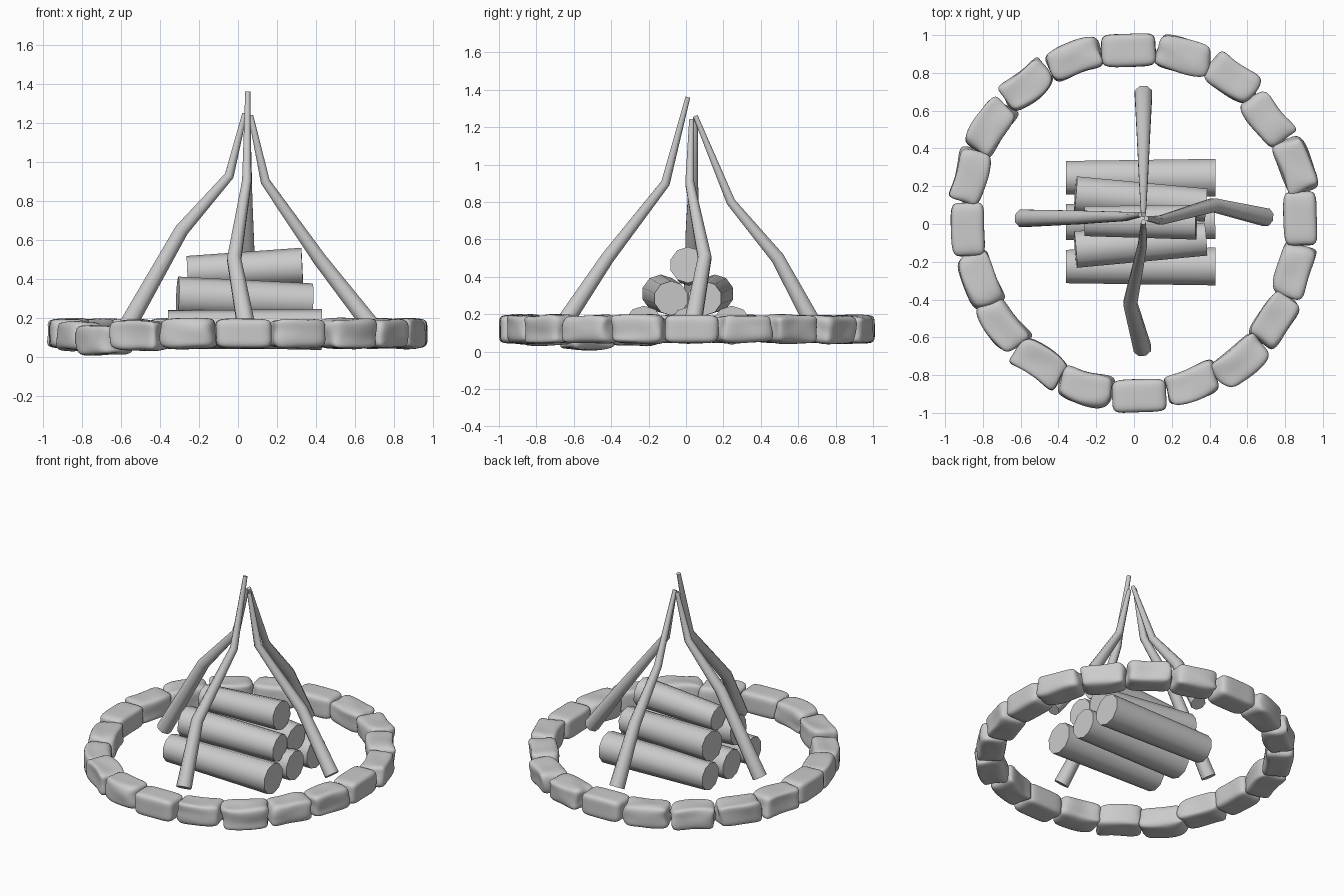
import bpy, bmesh, math, random
from mathutils import Vector, Matrix

if "Cube" in bpy.data.objects:
    bpy.data.objects.remove(bpy.data.objects["Cube"])
random.seed(4)

grey = bpy.data.materials.new("plain grey")
grey.use_nodes = True
colour = (0.6, 0.6, 0.6, 1)
grey.diffuse_color = colour
grey.node_tree.nodes["Principled BSDF"].inputs["Base Color"].default_value = colour


def finish(bm, name, angle):
    bmesh.ops.recalc_face_normals(bm, faces=bm.faces)
    mesh = bpy.data.meshes.new(name)
    bm.to_mesh(mesh)
    bm.free()
    mesh.materials.append(grey)
    ob = bpy.data.objects.new(name, mesh)
    bpy.context.collection.objects.link(ob)
    bpy.ops.object.select_all(action="DESELECT")
    ob.select_set(True)
    bpy.context.view_layer.objects.active = ob
    bpy.ops.object.shade_smooth_by_angle(angle=math.radians(angle))
    return ob


def tapered_tube(name, points, radii, sides, angle):
    """Closed tube through the points, with one radius per point."""
    bm = bmesh.new()
    pts = [Vector(p) for p in points]
    side = Vector((0, 1, 0)) if abs((pts[-1] - pts[0]).y) < 0.4 else Vector((1, 0, 0))
    rings = []
    for i, (p, r) in enumerate(zip(pts, radii)):
        along = (pts[min(i + 1, len(pts) - 1)] - pts[max(i - 1, 0)]).normalized()
        v = along.cross(side).normalized()
        u = v.cross(along)
        turns = [2 * math.pi * (k + 0.5) / sides for k in range(sides)]
        rings.append([bm.verts.new(p + r * (u * math.cos(t) + v * math.sin(t))) for t in turns])
    for a, b in zip(rings, rings[1:]):
        for k in range(sides):
            n = (k + 1) % sides
            bm.faces.new((a[k], a[n], b[n], b[k]))
    bm.faces.new(rings[0])
    bm.faces.new(rings[-1])
    return finish(bm, name, angle)


# Stacked logs, lying along x
def log(name, left, right, radii):
    tapered_tube(name, (left, right), radii, 10, 40)


for label, s in (("back", 1), ("front", -1)):
    log("bottom_log_" + label, (-0.36, 0.01 + s * 0.235, 0.145), (0.43, 0.01 + s * 0.235, 0.14), (0.093, 0.105))
    log("middle_log_" + label, (-0.31, 0.01 + s * 0.145, 0.31), (0.38, 0.01 + s * 0.09, 0.285), (0.102, 0.092))
log("bottom_log_centre", (-0.36, 0.01, 0.14), (0.43, 0.015, 0.14), (0.1, 0.1))
log("top_log", (-0.26, 0.015, 0.435), (0.33, 0.01, 0.463), (0.083, 0.097))

# Four bent poles leaning together
poles = {
    "left_pole": [(0.7, 0.035, 0.14), (0.42, 0.1, 0.5), (0.14, 0.02, 0.9), (0.065, 0.03, 1.24)],
    "right_pole": [(-0.59, 0.03, 0.12), (-0.29, 0.035, 0.65), (-0.045, 0.04, 0.93), (0.035, 0.05, 1.25)],
    "front_pole": [(0.045, -0.66, 0.14), (-0.02, -0.42, 0.5), (0.045, -0.11, 0.9), (0.05, 0.01, 1.36)],
    "back_pole": [(0.05, 0.69, 0.13), (0.05, 0.49, 0.5), (0.05, 0.24, 0.8), (0.05, 0.05, 1.26)],
}
for name, path in poles.items():
    tapered_tube(name, path, (0.05, 0.039, 0.026, 0.014), 8, 50)


# Ring of worn stones, each a softened and slightly dented block
def stone(name, centre, yaw, size, wear):
    bm = bmesh.new()
    bmesh.ops.create_cube(bm, size=1)
    bmesh.ops.subdivide_edges(bm, edges=bm.edges[:], cuts=2, use_grid_fill=True)
    bend = random.uniform(-wear, wear)
    for v in bm.verts:
        v.co += Vector([random.uniform(-wear, wear) for axis in range(3)]) * 0.5
        v.co.y += bend * (4 * v.co.x ** 2 - 0.5)
    bm.transform(Matrix.Translation(centre) @ Matrix.Rotation(yaw, 4, "Z") @ Matrix.Diagonal((*size, 1)))
    ob = finish(bm, name, 180)
    soften = ob.modifiers.new("soften", "SUBSURF")
    soften.levels = soften.render_levels = 2


distances = [0.88, 0.91, 0.9, 0.93, 0.93, 0.92, 0.93, 0.93, 0.92, 0.9,
             0.88, 0.865, 0.88, 0.89, 0.9, 0.91, 0.9, 0.92, 0.9, 0.88]
sunk = {11: 0.015, 12: 0.035, 13: 0.01}
for i, d in enumerate(distances):
    a = math.radians(1.8 + 18 * i)
    centre = (d * math.cos(a), d * math.sin(a), 0.12 - sunk.get(i, 0))
    wear = 0.03 if i % 5 == 0 else 0.15
    stone(f"ring_stone_{i + 1}", centre, a + math.pi / 2, (0.285, 0.175, 0.15), wear)
